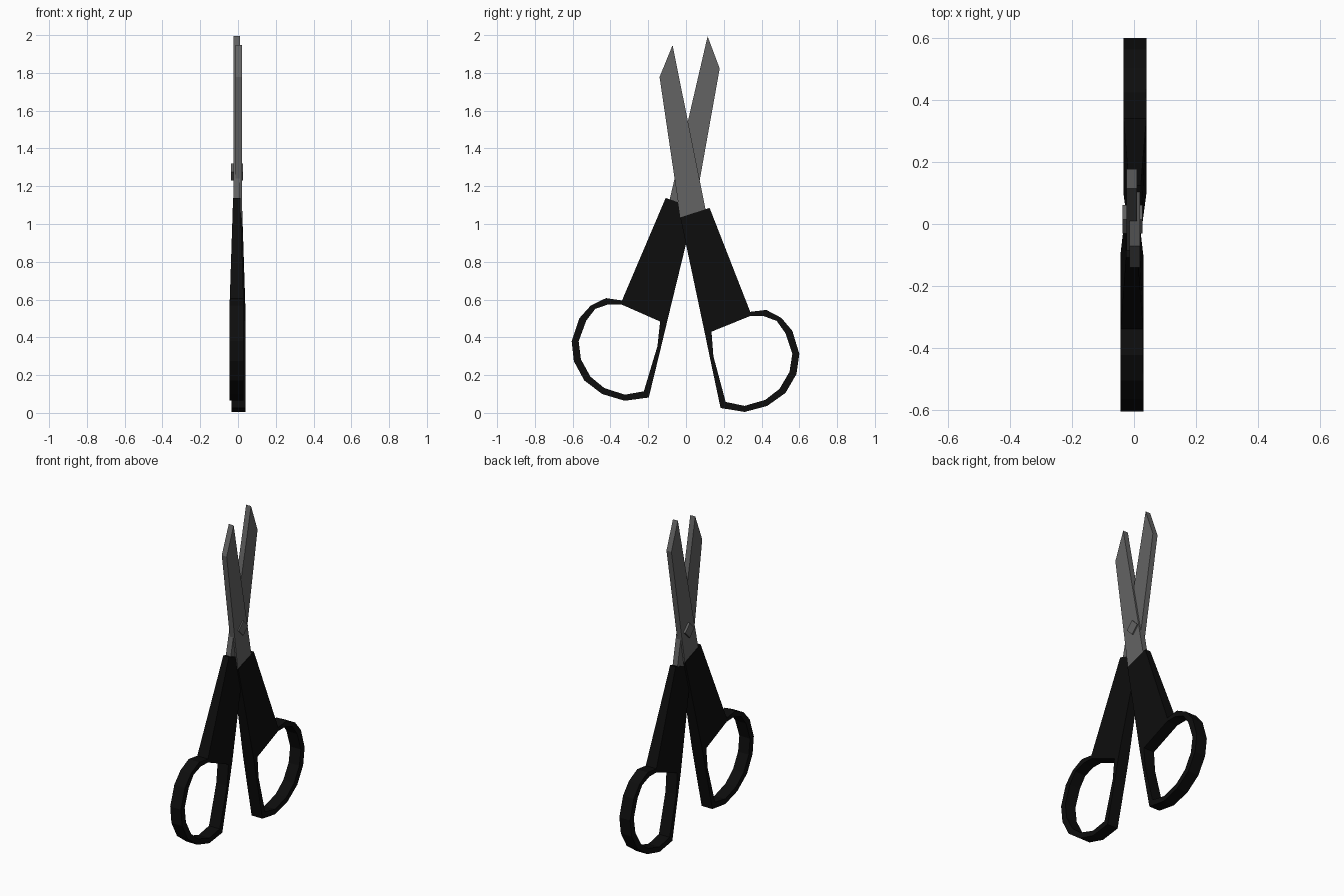
import bpy, bmesh, math
from mathutils import Matrix

cube = bpy.data.objects.get("Cube")
if cube:
    bpy.data.objects.remove(cube, do_unlink=True)


def material(name, rgb):
    m = bpy.data.materials.new(name)
    m.use_nodes = True
    m.diffuse_color = (*rgb, 1)
    bsdf = m.node_tree.nodes["Principled BSDF"]
    bsdf.inputs["Base Color"].default_value = (*rgb, 1)
    bsdf.inputs["Roughness"].default_value = 0.6
    return m


steel = material("grey_steel", (0.125, 0.125, 0.125))
plastic = material("black_plastic", (0.004, 0.004, 0.004))

# Blade outline (y, z), its root sunk into the handle
BLADE = [(-.071, 1.947), (-.14, 1.778), (-.03, 1.035), (0, .95), (.08, .98), (.103, 1.08)]
# Finger loop: matching outer and inner rims
OUTER = [(.34, .535), (.425, .545), (.505, .503), (.563, .434), (.60, .312), (.585, .206),
         (.527, .106), (.43, .037), (.31, .005), (.183, .026), (.127, .29), (.098, .43)]
INNER = [(.34, .513), (.41, .513), (.48, .487), (.526, .423), (.563, .312), (.548, .217),
         (.495, .127), (.42, .069), (.31, .037), (.21, .058), (.145, .30), (.135, .43)]
SHANK_TOP = [(-.03, 1.035), (.125, 1.085)]


def blade_half(z):
    return .017


def handle_half(z):
    # Thin beside the blade, full thickness at the finger loop
    t = min(max((1.06 - z) / .53, 0), 1)
    return .019 + .018 * t


def plate(name, points, faces, half, mat, place):
    """Flat outline in the yz plane, given a thickness that depends on z."""
    bm = bmesh.new()
    front = [bm.verts.new((half(z), y, z)) for y, z in points]
    back = [bm.verts.new((-half(z), y, z)) for y, z in points]
    edges = {(f[i - 1], f[i]) for f in faces for i in range(len(f))}
    for f in faces:
        bm.faces.new([front[i] for i in f])
        bm.faces.new([back[i] for i in reversed(f)])
    for a, b in edges:
        if (b, a) not in edges:
            bm.faces.new([front[b], front[a], back[a], back[b]])
    bm.transform(place)
    bmesh.ops.recalc_face_normals(bm, faces=bm.faces)
    return finish(name, bm, mat)


def finish(name, bm, mat):
    mesh = bpy.data.meshes.new(name)
    bm.to_mesh(mesh)
    bm.free()
    mesh.materials.append(mat)
    obj = bpy.data.objects.new(name, mesh)
    bpy.context.collection.objects.link(obj)
    return obj


# Handle faces: quads round the loop plus the tapered shank
n = len(OUTER)
handle_points = OUTER + INNER + SHANK_TOP
handle_faces = [(i, i + 1, n + i + 1, n + i) for i in range(n - 1)]
shank = (2 * n, 2 * n + 1, 0, n, 2 * n - 1, n - 1)
handle_faces.append(tuple(reversed(shank)))

# The second half is mirrored, swung slightly open and offset sideways
first = Matrix.Translation((.003, 0, 0))
second = (Matrix.Translation((-.007, -.015, .05)) @ Matrix.Rotation(-.03, 4, 'X')
          @ Matrix.Diagonal((1, -1, 1, 1)))
for side, place in (("rear", first), ("front", second)):
    plate(side + "_blade", BLADE, [tuple(range(len(BLADE)))], blade_half, steel, place)
    plate(side + "_handle", handle_points, handle_faces, handle_half, plastic, place)

# Diamond-shaped pivot pin through both blades
bm = bmesh.new()
bmesh.ops.create_cone(bm, cap_ends=True, segments=4, radius1=.046, radius2=.046, depth=.065)
# Turn the corners to point up, down, forward and back
if abs(abs(bm.verts[:][0].co.x) - abs(bm.verts[:][0].co.y)) < .001:
    bm.transform(Matrix.Rotation(math.pi / 4, 4, 'Z'))
bm.transform(Matrix.Translation((-.005, .015, 1.275)) @ Matrix.Rotation(math.pi / 2, 4, 'Y'))
finish("pivot_pin", bm, steel)
